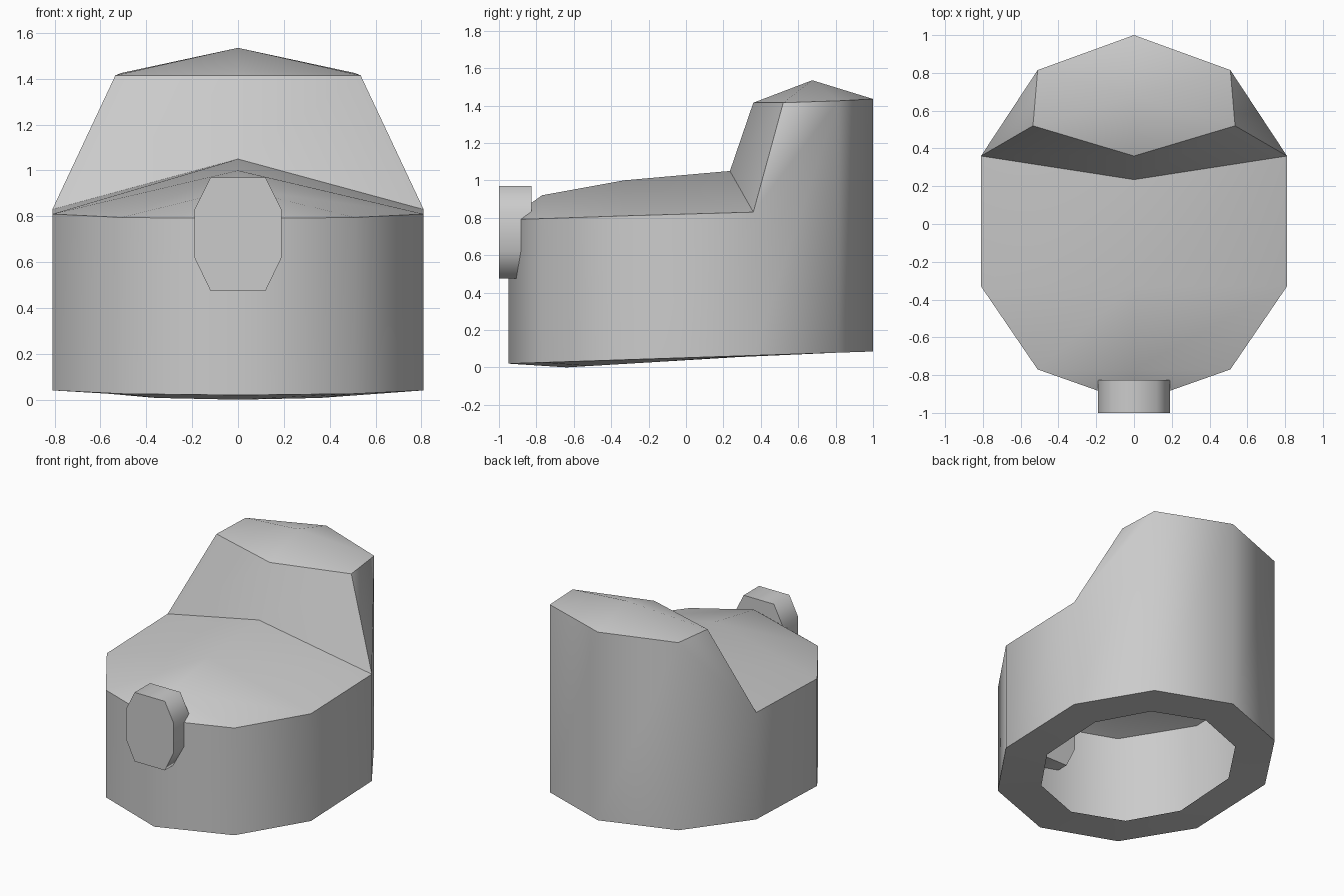
import bpy
import bmesh
import math

cube = bpy.data.objects.get("Cube")
if cube:
    bpy.data.objects.remove(cube, do_unlink=True)

grey = bpy.data.materials.new("plain_grey")
grey.use_nodes = True
colour = (0.6, 0.6, 0.6, 1)
grey.diffuse_color = colour
grey.node_tree.nodes["Principled BSDF"].inputs["Base Color"].default_value = colour


def add_object(name, faces, smooth_angle):
    """Make a mesh object from faces given as lists of points."""
    bm = bmesh.new()
    for face in faces:
        bm.faces.new([bm.verts.new(p) for p in face])
    bmesh.ops.remove_doubles(bm, verts=bm.verts[:], dist=0.0005)
    bmesh.ops.recalc_face_normals(bm, faces=bm.faces[:])
    mesh = bpy.data.meshes.new(name)
    bm.to_mesh(mesh)
    bm.free()
    mesh.materials.append(grey)
    obj = bpy.data.objects.new(name, mesh)
    bpy.context.collection.objects.link(obj)
    bpy.ops.object.select_all(action='DESELECT')
    obj.select_set(True)
    bpy.context.view_layer.objects.active = obj
    bpy.ops.object.shade_smooth_by_angle(angle=math.radians(smooth_angle))
    return obj


def mirrored(faces):
    """Add the copy on the other side of the centre plane."""
    return faces + [[(-x, y, z) for x, y, z in reversed(f)] for f in faces]


# Half outline of the body, from front to back
outline = [(0, -0.95), (0.51, -0.77), (0.81, -0.33),
           (0.81, 0.36), (0.51, 0.815), (0, 1)]
top_heights = [0.79, 0.795, 0.81, 0.83, 1.425, 1.435]
bottom = [(x, y, 0.02 + (y + 0.95) * 0.0333) for x, y in outline]
top = [(x, y, z) for (x, y), z in zip(outline, top_heights)]

# Opening in the underside, a smaller outline that dips at the front
inner = []
for x, y in outline:
    iy = 0.045 + (y - 0.025) * 0.7
    inner.append((x * 0.7, iy, (iy + 0.638) * 0.06))

body = []
for i in range(len(outline) - 1):
    body.append([bottom[i], bottom[i + 1], top[i + 1], top[i]])        # wall
    body.append([bottom[i + 1], bottom[i], inner[i], inner[i + 1]])    # rim

# Low front roof with a centre ridge
ridge = [(0, -0.77, 0.92), (0, -0.33, 1.0), (0, 0.235, 1.05)]
body.append([top[0], top[1], ridge[0]])
for i in range(2):
    body.append([ridge[i], top[i + 1], top[i + 2], ridge[i + 1]])

# Raised back with a shallow pointed cap
brow, corner, peak = (0, 0.36, 1.415), (0.535, 0.52, 1.415), (0, 0.675, 1.535)
body.append([ridge[2], top[3], corner, brow])
body.append([top[3], top[4], corner])
cap_edge = [brow, corner, top[4], top[5]]
for a, b in zip(cap_edge, cap_edge[1:]):
    body.append([a, b, peak])

add_object("body_shell", mirrored(body), 45)

# Eight-sided front knob, set through the wall
right_side = [(0.12, 0.475), (0.19, 0.62), (0.19, 0.83), (0.12, 0.97)]
ring = right_side + [(-x, z) for x, z in reversed(right_side)]
front = [(x, -1, z) for x, z in ring]
back = [(x, -0.825, z) for x, z in ring]
knob = [front, back[::-1]]
for i in range(len(ring)):
    j = (i + 1) % len(ring)
    knob.append([front[j], front[i], back[i], back[j]])
add_object("front_knob", knob, 75)
